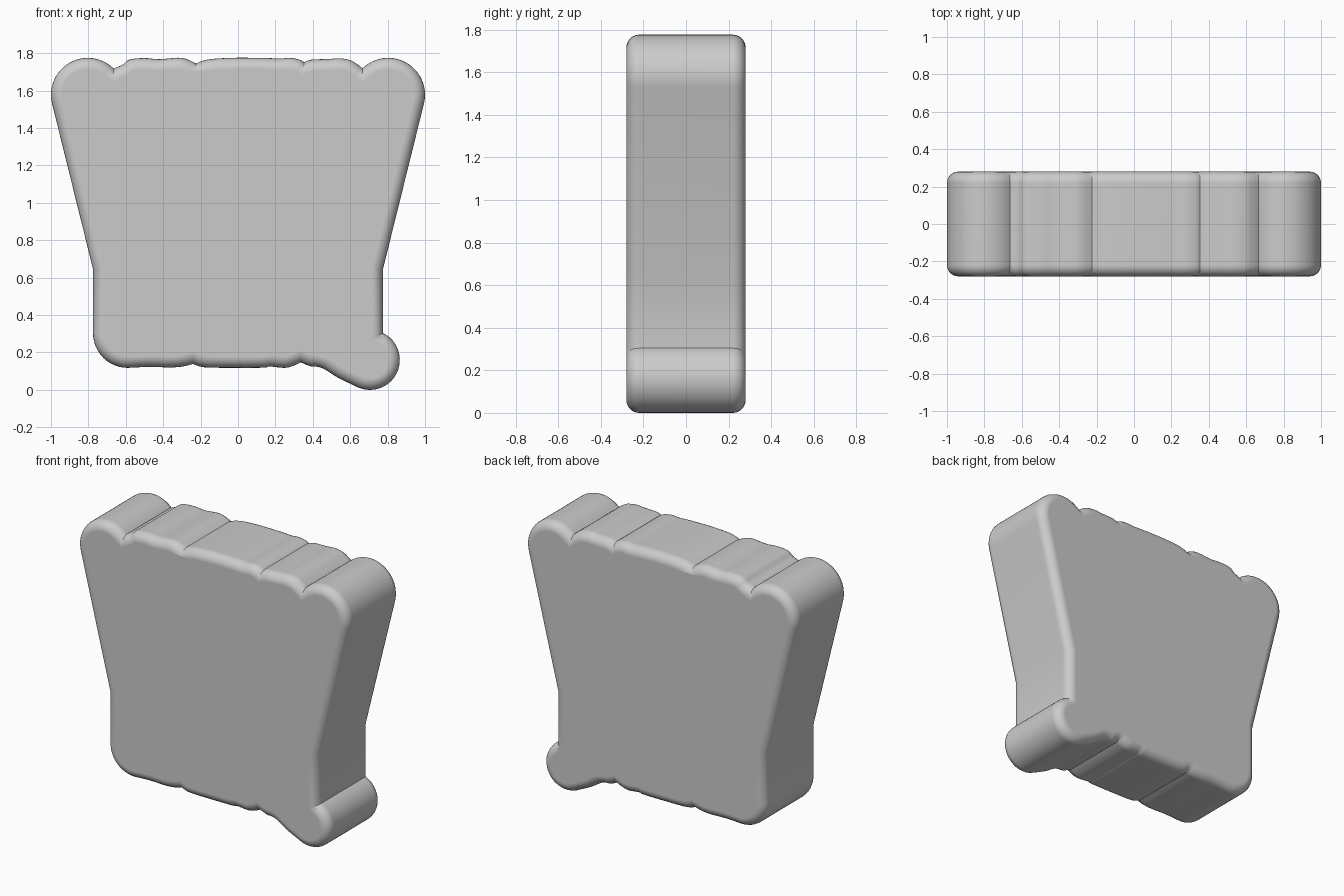
import bpy, bmesh, math
from mathutils import Vector

if "Cube" in bpy.data.objects:
    bpy.data.objects.remove(bpy.data.objects["Cube"])

HALF_DEPTH, ROUND, STEPS = 0.28, 0.06, 6


def arc(cx, cz, r, a0, a1, n=24):
    """Points on an arc, angles in degrees."""
    return [Vector((cx + r * math.cos(a), cz + r * math.sin(a)))
            for a in (math.radians(a0 + (a1 - a0) * i / n) for i in range(n + 1))]


def smooth(pts, n=4):
    """Catmull-Rom curve through the points, creased at both ends."""
    p = [Vector(q) for q in pts]
    p = [2 * p[0] - p[1]] + p + [2 * p[-1] - p[-2]]
    out = []
    for a, b, c, d in zip(p, p[1:], p[2:], p[3:]):
        for i in range(n):
            t = i / n
            out.append(0.5 * (2 * b + (c - a) * t + (2 * a - 5 * b + 4 * c - d) * t * t
                              + (3 * b - a - 3 * c + d) * t ** 3))
    return out + [p[-2]]


# Clockwise outline seen from the front
outline = []
outline += arc(-.803, 1.578, .197, 194, 45)                      # upper left lobe
outline += smooth([(-.665, 1.72), (-.62, 1.737), (-.58, 1.766), (-.5, 1.774),
                   (-.42, 1.768), (-.32, 1.776), (-.27, 1.767), (-.225, 1.745)])
outline += smooth([(-.225, 1.745), (-.18, 1.762), (-.12, 1.771), (0, 1.776), (.16, 1.774),
                   (.22, 1.771), (.28, 1.775), (.33, 1.765), (.353, 1.752)])
outline += smooth([(.353, 1.752), (.39, 1.765), (.44, 1.768), (.49, 1.769),
                   (.54, 1.773), (.6, 1.763), (.64, 1.74), (.665, 1.72)])
outline += arc(.803, 1.578, .197, 135, -14)                      # upper right lobe
outline += [Vector((.775, .645))]                                # right wall
outline += arc(.705, .16, .16, 64, -120)                         # lower right knob
outline += smooth([(.625, .0214), (.535, .065), (.46, .112), (.42, .124),
                   (.385, .127), (.336, .147)])
outline += smooth([(.336, .147), (.30, .13), (.25, .118), (.17, .125), (.14, .119),
                   (0, .118), (-.18, .121), (-.24, .139)])
outline += smooth([(-.24, .139), (-.29, .126), (-.36, .12), (-.47, .123), (-.59, .118)])
outline += arc(-.59, .303, .185, -90, -180, 14)                  # lower left corner
outline += [Vector((-.775, .645))]                               # left wall

# Drop coincident points
pts = []
for p in outline:
    if not pts or (p - pts[-1]).length > 0.004:
        pts.append(p)


def inset(pts, d):
    """Mitred inward offset of a clockwise loop."""
    out = []
    for i, p in enumerate(pts):
        e0 = (p - pts[i - 1]).normalized()
        e1 = (pts[(i + 1) % len(pts)] - p).normalized()
        n0, n1 = Vector((e0.y, -e0.x)), Vector((e1.y, -e1.x))
        m = (n0 + n1).normalized()
        out.append(p + m * d / max(m.dot(n0), 0.6))
    return out


# Rings from front to back: rounded rim, straight wall, rounded rim
rim = []
for i in range(STEPS + 1):
    a = math.pi / 2 * i / STEPS
    rim.append((ROUND * (1 - math.sin(a)), -HALF_DEPTH + ROUND * (1 - math.cos(a))))
levels = rim + [(d, -y) for d, y in reversed(rim)]

bm = bmesh.new()
rings = [[bm.verts.new((q.x, y, q.y)) for q in inset(pts, d)] for d, y in levels]
n = len(pts)
for r0, r1 in zip(rings, rings[1:]):
    for i in range(n):
        j = (i + 1) % n
        bm.faces.new((r0[i], r0[j], r1[j], r1[i]))
bm.faces.new(rings[0])
bm.faces.new(rings[-1][::-1])
bmesh.ops.recalc_face_normals(bm, faces=bm.faces)

mesh = bpy.data.meshes.new("slab_body")
bm.to_mesh(mesh)
bm.free()
body = bpy.data.objects.new("slab_body", mesh)
bpy.context.collection.objects.link(body)

# Smooth shading with creases kept and flat front and back
bpy.context.view_layer.objects.active = body
body.select_set(True)
bpy.ops.object.shade_smooth_by_angle(angle=math.radians(30))
weighted = body.modifiers.new("flat_caps", 'WEIGHTED_NORMAL')
weighted.keep_sharp = True
